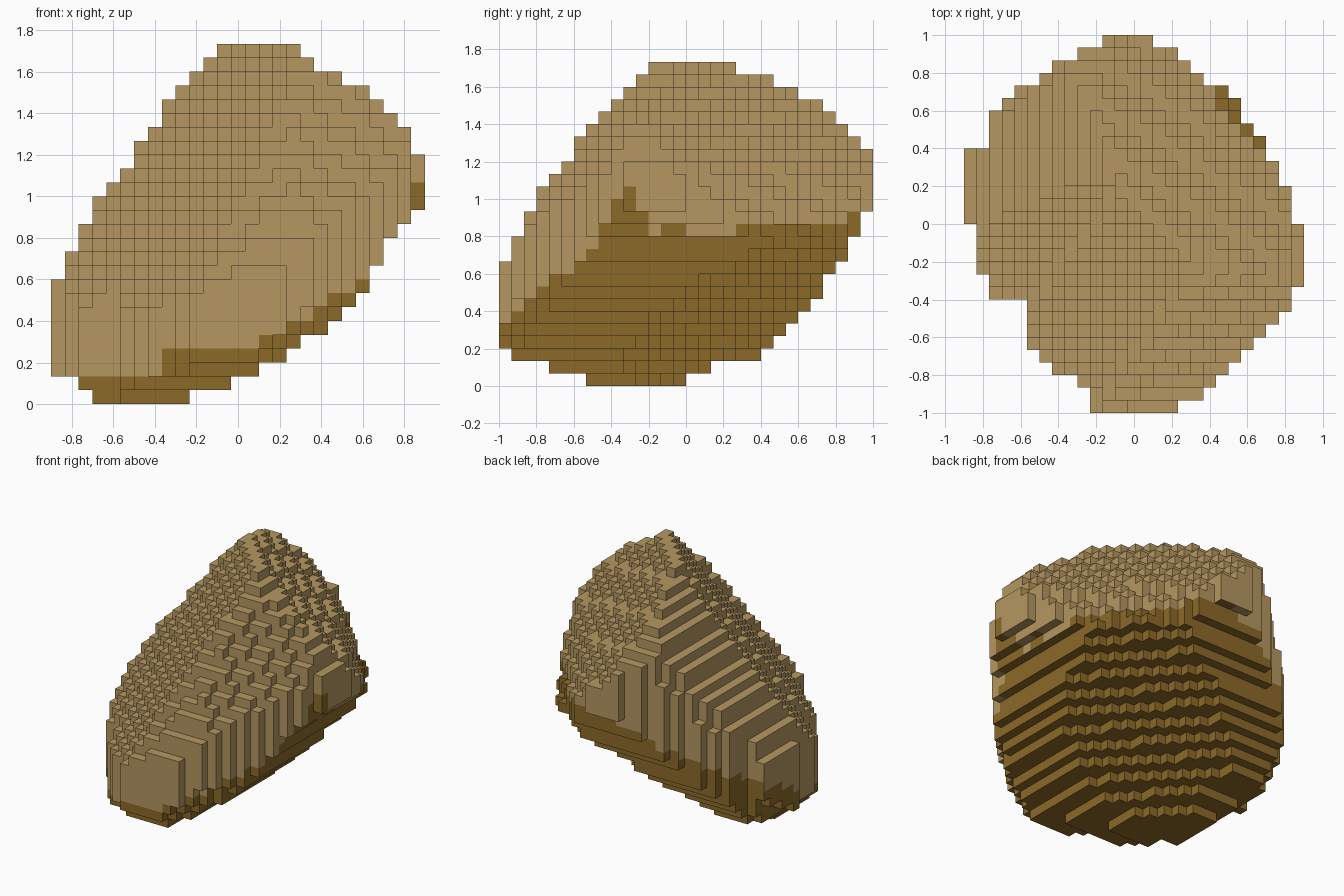
import bpy
import bmesh
from mathutils import Vector

cube = bpy.data.objects.get("Cube")
if cube:
    bpy.data.objects.remove(cube, do_unlink=True)

S = 1 / 15                 # block size
NX, NY, NZ = 27, 30, 26    # blocks along each axis

# Outlines of the boulder along the three axes
FRONT = [(-.70, 0), (-.23, 0), (-.23, .033), (.10, .167), (.43, .367), (.63, .60), (.70, .77),
         (.77, .83), (.83, .87), (.85, .93), (.90, .94), (.90, 1.19), (.83, 1.28), (.63, 1.50),
         (.50, 1.567), (.29, 1.70), (.29, 1.75), (-.10, 1.75), (-.13, 1.68), (-.28, 1.52),
         (-.45, 1.28), (-.70, .93), (-.90, .55), (-.90, .13), (-.77, .12)]
SIDE = [(-.53, 0), (0, 0), (0, .033), (.13, .10), (.40, .14), (.73, .52), (.80, .633),
        (.93, .86), (1, .94), (1, 1.233), (.67, 1.567), (.27, 1.70), (.27, 1.75),
        (-.20, 1.75), (-.22, 1.70), (-.69, 1.167), (-.87, .87), (-.98, .66), (-1, .64), (-1, .21),
        (-.93, .167), (-.73, .10), (-.53, .033)]
TOP = [(-.17, 1), (.10, 1), (.10, .96), (.23, .90), (.30, .833), (.50, .68), (.72, .40),
       (.83, .18), (.83, 0), (.90, 0), (.90, -.33), (.86, -.335), (.83, -.44), (.37, -.90),
       (.23, -.967), (.23, -1), (-.23, -1), (-.23, -.90), (-.57, -.64), (-.57, -.40),
       (-.77, -.40), (-.77, -.27), (-.83, -.26), (-.83, 0), (-.90, 0), (-.90, .40),
       (-.77, .41), (-.77, .57), (-.63, .70), (-.43, .83), (-.17, .97)]

# Facets z = a*x + b*y + c that cap the boulder from above
CAPS = [(-.82, -.71, 1.85),     # broad back left slope
        (-1.80, -1.50, 2.68),   # its steeper lower rim
        (3.04, -2.42, 4.44),    # steep back right side
        (1.09, .93, 1.62),      # broad front right slope
        (.55, 1.33, 1.94),      # front slope
        (-.60, 1.33, 2.22)]     # front left slope
# Facets that bound it from below
BASES = [(.454, .40, .26),       # main underside
         (1.61, -1.60, -1.52),   # front left chamfer
         (-2.13, .56, -1.72)]    # back right chamfer


def inside(poly, u, v):
    """Even-odd point in polygon test."""
    hit = False
    for (u0, v0), (u1, v1) in zip(poly, poly[1:] + poly[:1]):
        if (v0 > v) != (v1 > v) and u < u0 + (v - v0) * (u1 - u0) / (v1 - v0):
            hit = not hit
    return hit


def height(plane, x, y):
    return plane[0] * x + plane[1] * y + plane[2]


def centre(i, j, k):
    return Vector(((i + .5 - NX / 2) * S, (j + .5 - NY / 2) * S, (k + .5) * S))


def solid(i, j, k):
    x, y, z = centre(i, j, k)
    return (inside(FRONT, x, z) and inside(SIDE, y, z) and inside(TOP, x, y)
            and all(z > height(p, x, y) for p in BASES)
            and all(z < height(p, x, y) for p in CAPS))


def is_dark(p):
    """Damp underside, lower at the front right corner, with a peak on the left."""
    if p.x > .6 and p.z < 1.1 - 2 * abs(p.y + .32):
        return True
    if p.x < -.37 and p.y < .02:
        return p.z < .14
    limit = height((.36, .346, .61), p.x, p.y)
    if p.y < -.5:
        limit = max(limit, .28)
    if p.y > .85:
        return p.z < min(limit, .95)
    return p.z < min(limit, .88 if p.y > .26 or p.y < 0 else .82)


def make_material(name, colour):
    m = bpy.data.materials.new(name)
    m.use_nodes = True
    m.diffuse_color = colour
    m.node_tree.nodes["Principled BSDF"].inputs["Base Color"].default_value = colour
    return m


# Blocks of the boulder
cells = {(i, j, k) for i in range(NX) for j in range(NY) for k in range(NZ) if solid(i, j, k)}

# Skin: one square for every exposed block side
bm = bmesh.new()
corners = {}


def corner(p):
    key = tuple(round(c / S * 2) for c in p)
    if key not in corners:
        corners[key] = bm.verts.new(p)
    return corners[key]


for cell in sorted(cells):
    for axis in range(3):
        for sign in (1, -1):
            near = list(cell)
            near[axis] += sign
            if tuple(near) in cells:
                continue
            n, a, b = Vector(), Vector(), Vector()
            n[axis] = sign * S / 2
            a[(axis + 1) % 3] = S / 2
            b[(axis + 2) % 3] = sign * S / 2
            mid = centre(*cell) + n
            face = bm.faces.new([corner(mid + o) for o in (-a - b, a - b, a + b, b - a)])
            face.material_index = int(is_dark(mid))

mesh = bpy.data.meshes.new("boulder")
bm.to_mesh(mesh)
bm.free()
mesh.materials.append(make_material("sandy stone", (.465, .313, .119, 1)))
mesh.materials.append(make_material("dark earth", (.265, .143, .022, 1)))
boulder = bpy.data.objects.new("boulder", mesh)
bpy.context.collection.objects.link(boulder)
